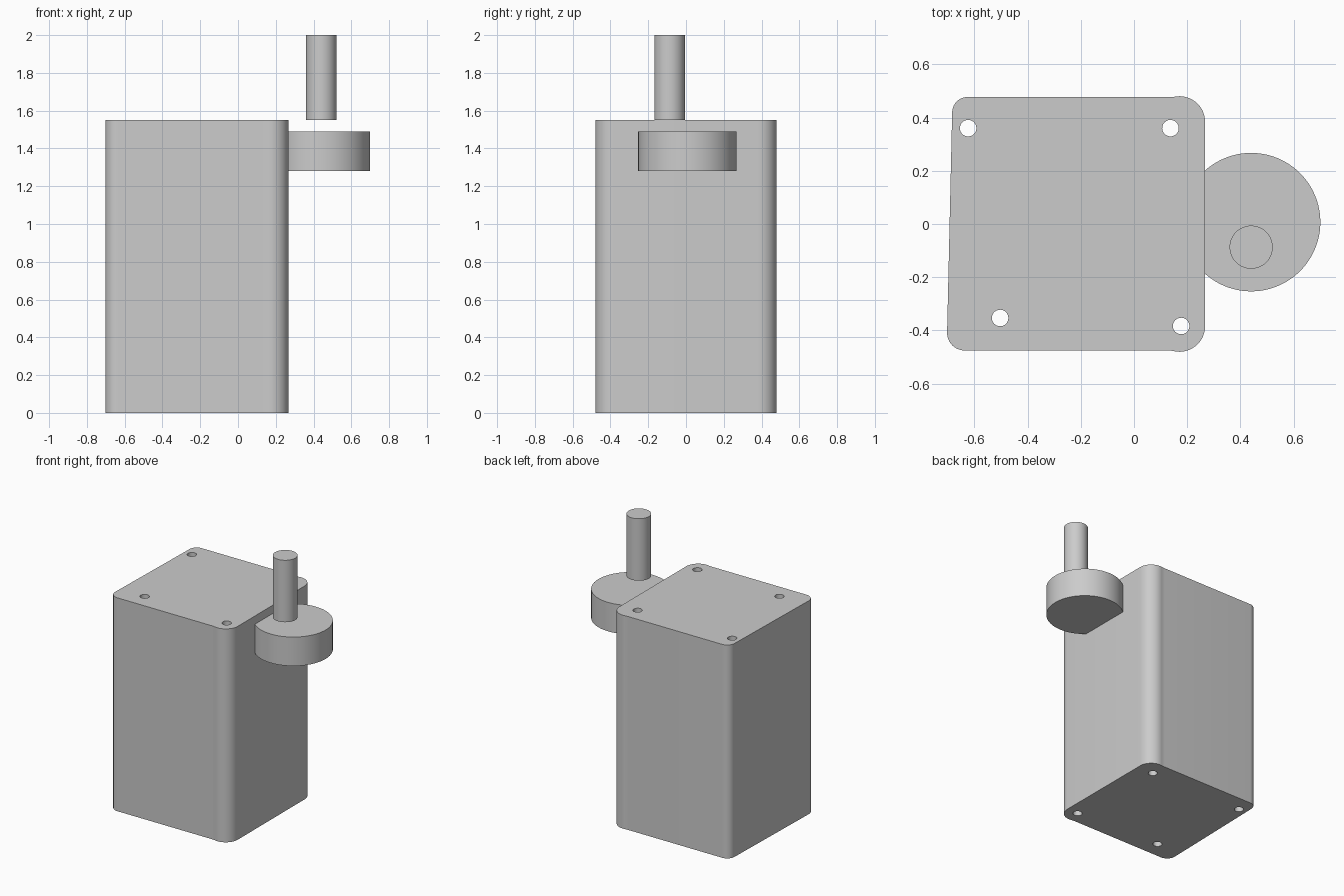
import bpy, bmesh
from math import sin, cos, radians

if "Cube" in bpy.data.objects:
    bpy.data.objects.remove(bpy.data.objects["Cube"])


def arc(cx, cy, r, start, end, n):
    """Points along an arc, angles in degrees."""
    steps = [radians(start + (end - start) * i / n) for i in range(n + 1)]
    return [(cx + r * cos(a), cy + r * sin(a)) for a in steps]


def circle(cx, cy, r, n=64):
    return arc(cx, cy, r, 0, 360, n)[:-1]


def prism(name, loops, z0, z1):
    """Extrude an outline (first loop) with optional holes (other loops)."""
    bm = bmesh.new()
    for loop in loops:
        vs = [bm.verts.new((x, y, z0)) for x, y in loop]
        for a, b in zip(vs, vs[1:] + vs[:1]):
            bm.edges.new((a, b))
    if len(loops) == 1:
        bm.faces.new(bm.verts)
    else:
        bmesh.ops.triangle_fill(bm, use_beauty=True, edges=bm.edges[:])
    base = bm.faces[:]
    ext = bmesh.ops.extrude_face_region(bm, geom=base, use_keep_orig=True)
    top = [g for g in ext["geom"] if isinstance(g, bmesh.types.BMVert)]
    bmesh.ops.translate(bm, vec=(0, 0, z1 - z0), verts=top)
    bmesh.ops.recalc_face_normals(bm, faces=bm.faces[:])
    mesh = bpy.data.meshes.new(name)
    bm.to_mesh(mesh)
    bm.free()
    obj = bpy.data.objects.new(name, mesh)
    bpy.context.collection.objects.link(obj)
    bpy.ops.object.select_all(action='DESELECT')
    obj.select_set(True)
    bpy.context.view_layer.objects.active = obj
    bpy.ops.object.shade_smooth_by_angle(angle=radians(30))
    return obj


# Body: slightly skewed block, larger bulging corners on the right
outline = (arc(0.171, 0.384, 0.096, 0, 105, 14) +
           [(0.13, 0.477)] +
           arc(-0.625, 0.419, 0.058, 90, 180, 10) +
           arc(-0.636, -0.409, 0.066, 180, 270, 10) +
           [(0.13, -0.475)] +
           arc(0.171, -0.384, 0.096, 255, 360, 14))

# Four screw holes running through the body
hole_centres = [(-0.623, 0.36), (0.137, 0.36), (-0.503, -0.353), (0.177, -0.383)]
holes = [circle(x, y, 0.031, 32) for x, y in hole_centres]
prism("body", [outline] + holes, 0, 1.55)

# Round side disc, partly sunk into the right face
prism("side_disc", [circle(0.44, 0.007, 0.26, 96)], 1.28, 1.49)

# Upright pin above the disc
prism("pin", [circle(0.44, -0.087, 0.081)], 1.55, 2.0)
